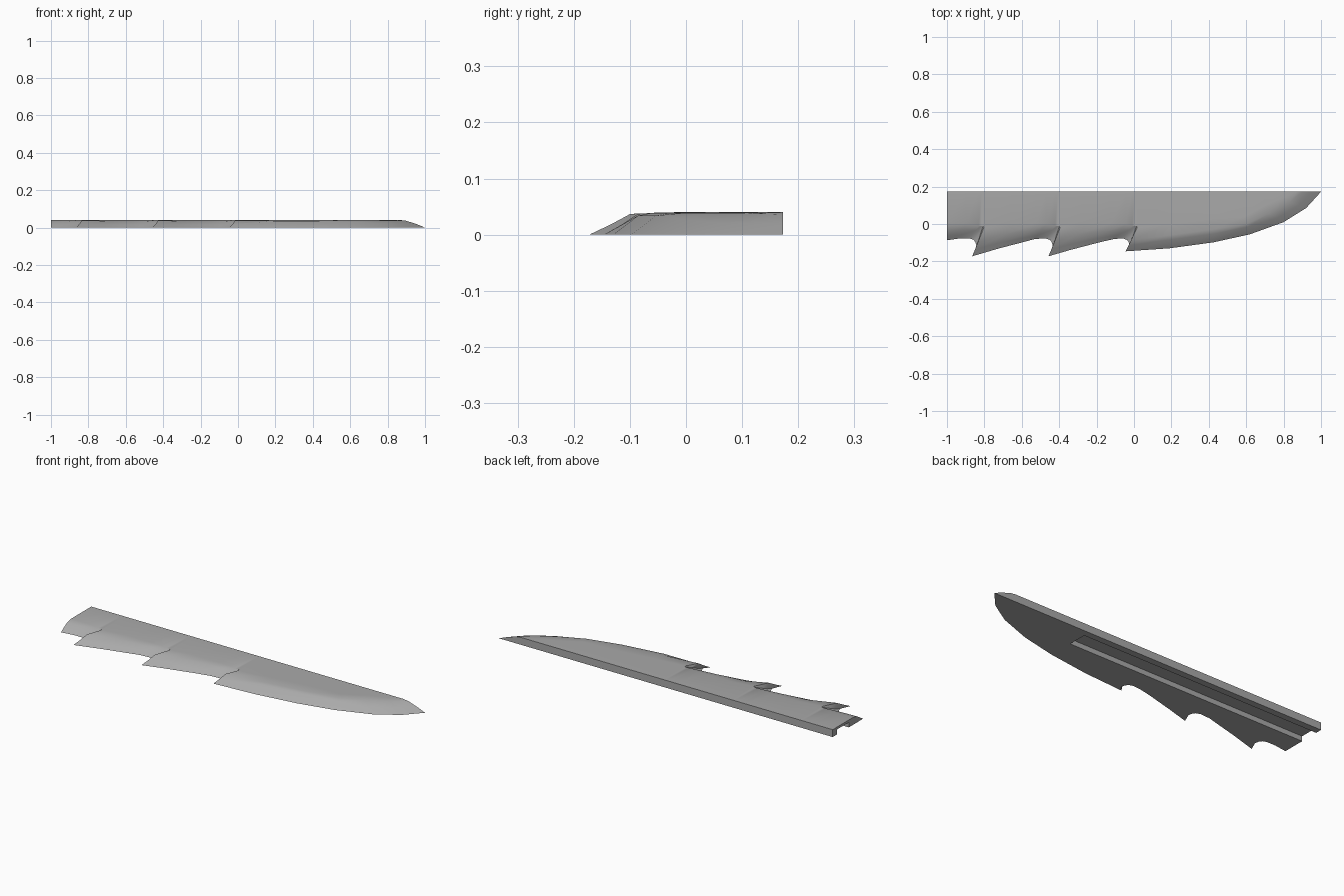
import bpy, bmesh, math

old = bpy.data.objects.get("Cube")
if old:
    bpy.data.objects.remove(old, do_unlink=True)

SPINE, TOP = 0.1725, 0.04


def column(out, inner, fractions, heights):
    """Cross-section points rising from the cutting edge to the flat top."""
    return [(out[0] + (inner[0] - out[0]) * f, out[1] + (inner[1] - out[1]) * f, z)
            for f, z in zip((0, *fractions, 1), (0, *heights, TOP))]


def scallop(x, y, lean=0.06):
    return column((x, y), (x + lean, 0.0), (0.25, 0.6), (0.014, 0.033))


def tooth(x, y):
    """Concave notch followed by the sharp ridge of a barb."""
    notch = [(-0.015, -0.077, 0.05), (0.008, -0.085, 0.042),
             (0.018, -0.1, 0.037), (0.023, -0.12, 0.035)]
    cols = [column((x + dx, ny), (x + dx + lean, -0.01), (0.3, 0.65), (0.008, 0.024))
            for dx, ny, lean in notch]
    cols.append(column((x, y), (x + 0.062, -0.02), (0.25, 0.48), (0.018, 0.037)))
    return cols


# Serrated rear half of the edge
columns = [scallop(-1, -0.087, 0), scallop(-0.93, -0.077, 0.03)]
columns += tooth(-0.865, -SPINE)
columns += [scallop(x, y) for x, y in ((-0.72, -0.13), (-0.585, -0.095), (-0.53, -0.08))]
columns += tooth(-0.457, -SPINE)
columns += [scallop(x, y) for x, y in ((-0.345, -0.14), (-0.185, -0.098), (-0.105, -0.08))]
columns += tooth(-0.045, -0.146)

# Plain bevelled front half, sweeping up to the point
for x, y in ((0.19, -0.13), (0.425, -0.098)):
    columns.append([(x, y, 0), (x, y + 0.045, 0.034), (x, y + 0.07, 0.039), (x, y + 0.13, TOP)])
columns += [
    [(0.62, -0.055, 0), (0.61, -0.015, 0.03), (0.6, 0.0, 0.039), (0.59, 0.04, TOP)],
    [(0.8, 0.01, 0), (0.77, 0.035, 0.022), (0.72, 0.055, 0.039), (0.7, 0.1, TOP)],
    [(0.92, 0.085, 0), (0.88, 0.1, 0.02), (0.83, 0.115, 0.038), (0.8, 0.14, TOP)],
    [(1, SPINE, 0), (0.95, SPINE, 0.02), (0.9, SPINE, 0.036), (0.87, SPINE, TOP)],
]

# Blade body lofted through the columns
bm = bmesh.new()
grid = [[bm.verts.new(p) for p in col] for col in columns]
for col in grid[:-1]:
    col.append(bm.verts.new((col[-1].co.x, SPINE, TOP)))
grid[-1].append(grid[-1][-1])
corner = bm.verts.new((-1, SPINE, 0))
for a, b in zip(grid, grid[1:]):
    for k in range(4):
        ring = list(dict.fromkeys((a[k], b[k], b[k + 1], a[k + 1])))
        bm.faces.new(ring)
bm.faces.new([corner] + [c[0] for c in reversed(grid)])
bm.faces.new(grid[0] + [corner])
bm.faces.new([c[4] for c in grid] + grid[-1][2::-1] + [corner])
bmesh.ops.recalc_face_normals(bm, faces=bm.faces[:])
mesh = bpy.data.meshes.new("blade")
bm.to_mesh(mesh)
bm.free()
blade = bpy.data.objects.new("blade", mesh)
bpy.context.collection.objects.link(blade)

# Mounting groove cut into the underside, open at the rear end
bpy.ops.mesh.primitive_cube_add(size=1, location=(-0.34, 0.086, 0.0))
cutter = bpy.context.object
cutter.name = "groove_cutter"
cutter.scale = (1.52, 0.102, 0.054)
cutter.hide_render = True
cut = blade.modifiers.new("groove", "BOOLEAN")
cut.operation = "DIFFERENCE"
cut.solver = "EXACT"
cut.object = cutter
bpy.ops.object.select_all(action="DESELECT")
blade.select_set(True)
bpy.context.view_layer.objects.active = blade
bpy.ops.object.modifier_apply(modifier=cut.name)
bpy.data.objects.remove(cutter, do_unlink=True)

# Single grey metal colour
grey = bpy.data.materials.new("grey_metal")
grey.use_nodes = True
grey.diffuse_color = (0.4, 0.4, 0.4, 1)
grey.node_tree.nodes["Principled BSDF"].inputs["Base Color"].default_value = (0.4, 0.4, 0.4, 1)
blade.data.materials.clear()
blade.data.materials.append(grey)
bpy.ops.object.shade_smooth_by_angle(angle=math.radians(25))
